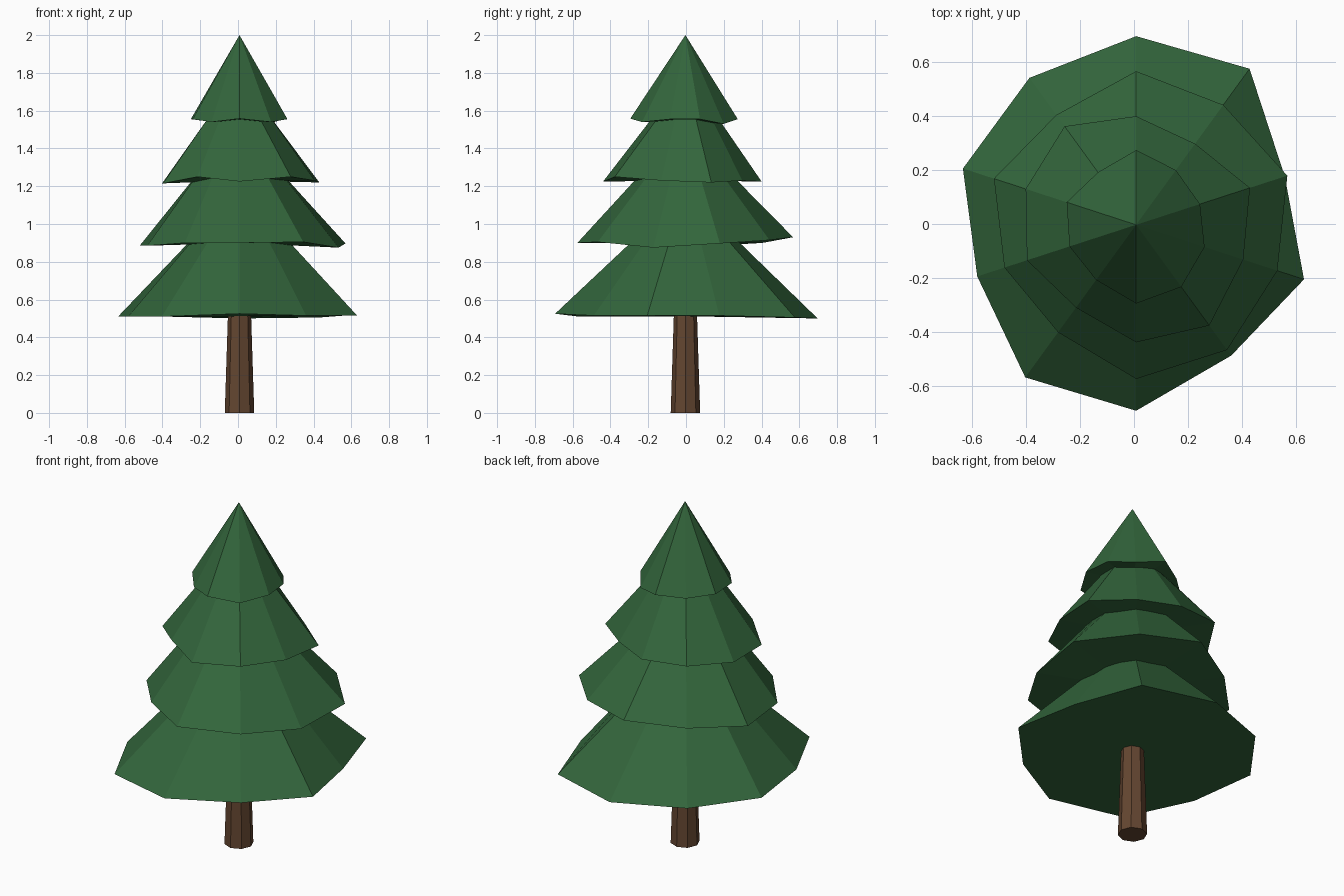
import bpy, bmesh, math

if "Cube" in bpy.data.objects:
    bpy.data.objects.remove(bpy.data.objects["Cube"])

CX, CY = 0.008, -0.003  # tree axis


def material(name, rgb):
    m = bpy.data.materials.new(name)
    m.diffuse_color = (*rgb, 1)
    m.use_nodes = True
    m.node_tree.nodes["Principled BSDF"].inputs["Base Color"].default_value = m.diffuse_color
    return m


green = material("pine green", (0.033, 0.133, 0.045))
brown = material("bark brown", (0.127, 0.061, 0.030))


def ring(bm, radii, heights, start):
    n = len(radii)
    verts = []
    for i, (r, z) in enumerate(zip(radii, heights)):
        a = start - 2 * math.pi * i / n
        verts.append(bm.verts.new((CX + r * math.cos(a), CY + r * math.sin(a), z)))
    return verts


def finish(bm, name, mat):
    bmesh.ops.recalc_face_normals(bm, faces=bm.faces)
    me = bpy.data.meshes.new(name)
    bm.to_mesh(me)
    bm.free()
    me.materials.append(mat)
    bpy.context.collection.objects.link(bpy.data.objects.new(name, me))


def tapered(name, mat, radii, heights, top_r, top_z, start=math.pi / 2):
    """Closed low-poly cone or frustum with an uneven lower rim."""
    bm = bmesh.new()
    n = len(radii)
    low = ring(bm, radii, heights, start)
    # underside, fanned so the uneven rim stays clean
    mid = bm.verts.new((CX, CY, sum(heights) / n))
    for i in range(n):
        bm.faces.new((low[i], low[(i + 1) % n], mid))
    if top_r > 0:
        top = ring(bm, [top_r] * n, [top_z] * n, start)
        for i in range(n):
            j = (i + 1) % n
            bm.faces.new((low[i], low[j], top[j], top[i]))
        bm.faces.new(top)
    else:
        tip = bm.verts.new((CX, CY, top_z))
        for i in range(n):
            bm.faces.new((low[i], low[(i + 1) % n], tip))
    finish(bm, name, mat)


# trunk
tapered("trunk", brown, [0.078] * 8, [0.0] * 8, 0.060, 0.56)

# foliage tiers: rim radii, rim heights (clockwise from the back), top radius, top height
tiers = [
    ("bottom_tier",
     [.70, .716, .58, .655, .60, .69, .70, .62, .676, .674],
     [.50, .505, .515, .515, .515, .525, .51, .51, .51, .51], .185, 1.0),
    ("lower_middle_tier",
     [.57, .55, .59, .551, .574, .572, .493, .514, .555, .504],
     [.93, .915, .897, .875, .905, .90, .90, .885, .886, .90], .205, 1.3),
    ("upper_middle_tier",
     [.403, .372, .444, .418, .462, .436, .38, .426, .431, .452],
     [1.225, 1.23, 1.22, 1.23, 1.25, 1.225, 1.25, 1.215, 1.215, 1.24], .146, 1.6),
    ("top_tier",
     [.277, .251, .249, .267, .285, .292, .253, .26, .271, .241],
     [1.555, 1.53, 1.555, 1.555, 1.54, 1.558, 1.54, 1.555, 1.555, 1.54], 0, 2.0),
]
for name, radii, heights, top_r, top_z in tiers:
    tapered(name, green, radii, heights, top_r, top_z)
